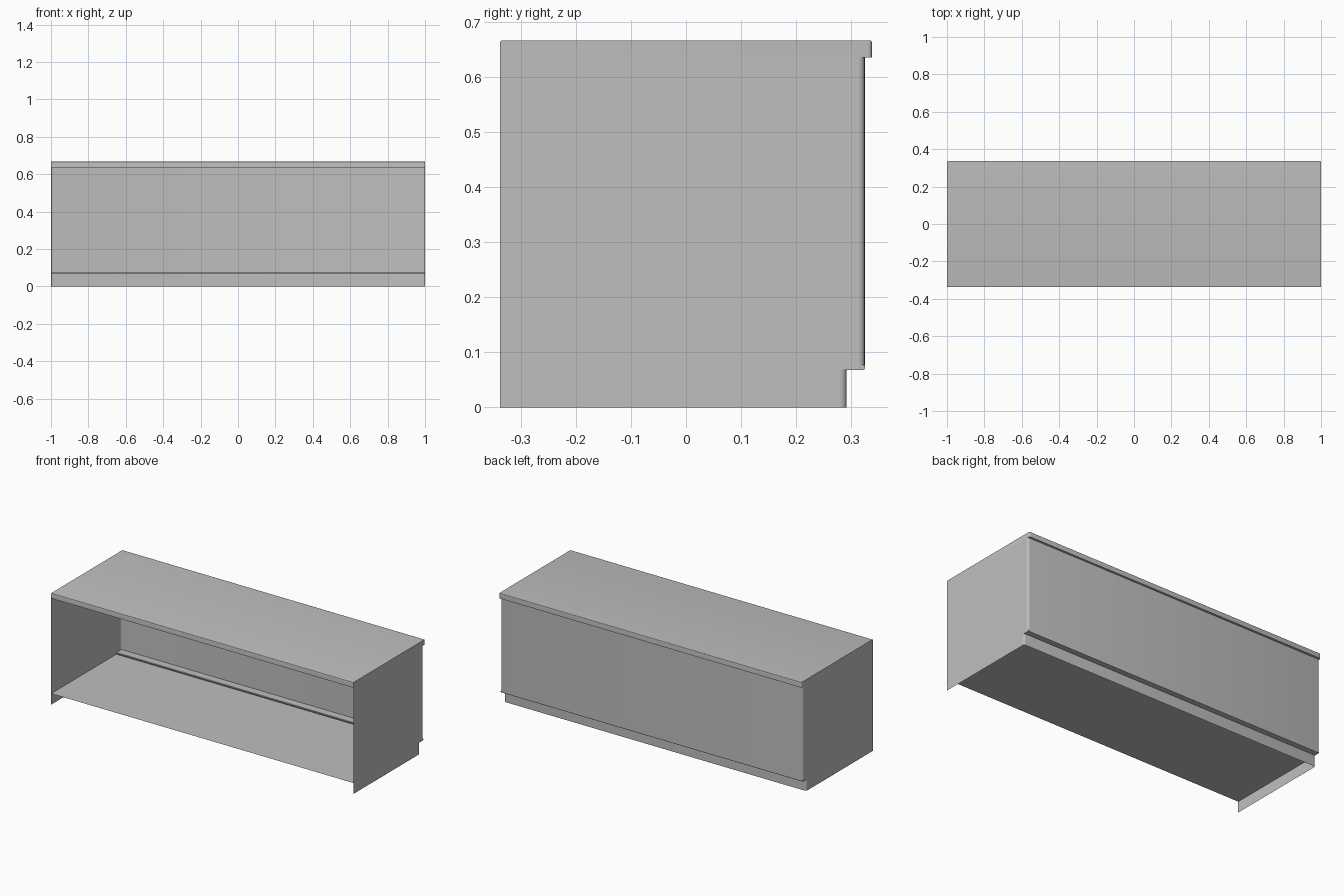
import bpy, bmesh
from mathutils import Vector

cube = bpy.data.objects.get("Cube")
if cube:
    bpy.data.objects.remove(cube, do_unlink=True)

grey = bpy.data.materials.new("light_grey")
grey.use_nodes = True
colour = (0.52, 0.52, 0.52, 1)
grey.diffuse_color = colour
grey.node_tree.nodes["Principled BSDF"].inputs["Base Color"].default_value = colour

FRONT, BACK, KICK = -0.338, 0.325, 0.28
TOP, SLAB, FLOOR = 0.667, 0.636, 0.066
ROUND = 0.012


def finish(name, bm):
    bmesh.ops.recalc_face_normals(bm, faces=bm.faces)
    mesh = bpy.data.meshes.new(name)
    bm.to_mesh(mesh)
    bm.free()
    obj = bpy.data.objects.new(name, mesh)
    mesh.materials.append(grey)
    bpy.context.collection.objects.link(obj)
    bpy.ops.object.select_all(action="DESELECT")
    obj.select_set(True)
    bpy.context.view_layer.objects.active = obj
    bpy.ops.object.shade_smooth_by_angle()
    return obj


def sheet(name, points):
    bm = bmesh.new()
    bm.faces.new([bm.verts.new(p) for p in points])
    return finish(name, bm)


def box(name, y0, y1, z0, z1, x=1.0):
    bm = bmesh.new()
    bmesh.ops.create_cube(bm, size=1)
    for v in bm.verts:
        v.co = Vector((v.co.x * 2 * x, y0 + (v.co.y + 0.5) * (y1 - y0),
                       z0 + (v.co.z + 0.5) * (z1 - z0)))
    return bm


def bevel(bm, rule, width):
    edges = [e for e in bm.edges if rule(*[v.co for v in e.verts])]
    bmesh.ops.bevel(bm, geom=edges, offset=width, segments=4, profile=0.5,
                    affect="EDGES")


def bent_sheet(name, y, z0, z1):
    # Upright sheet whose ends curl forward around the vertical corners
    bm = box(name, y - ROUND, y, z0, z1)
    bevel(bm, lambda a, b: min(a.y, b.y) > y - 0.001 and abs(a.z - b.z) > 0.001,
          ROUND * 0.95)
    flat = [f for f in bm.faces if abs(f.normal.z) > 0.9 or f.normal.y < -0.9]
    bmesh.ops.delete(bm, geom=flat, context="FACES")
    return finish(name, bm)


# Worktop with rounded rear corners and a softened top rim
bm = box("worktop", FRONT, -FRONT, SLAB, TOP)
bevel(bm, lambda a, b: min(a.y, b.y) > 0 and abs(a.z - b.z) > 0.001, ROUND * 0.6)
bevel(bm, lambda a, b: min(a.z, b.z) > TOP - 0.001 and abs(a.y - b.y) < 0.001,
      0.004)
finish("worktop", bm)

# Side panels, notched behind for the recessed base
for name, x in (("left_side", 1), ("right_side", -1)):
    outline = [(FRONT, 0), (KICK, 0), (KICK, 0.07), (BACK - ROUND, 0.07),
               (BACK - ROUND, SLAB), (FRONT, SLAB)]
    sheet(name, [(x, y, z) for y, z in outline])

# Shelf floor, open at the front
sheet("floor", [(-1, FRONT, FLOOR), (1, FRONT, FLOOR),
                (1, KICK, FLOOR), (-1, KICK, FLOOR)])

# Back panel and recessed kick panel
bent_sheet("back_panel", BACK, 0.072, SLAB)
bent_sheet("kick_panel", KICK + ROUND, 0, 0.07)

# Narrow ledge joining the back panel to the kick panel
bm = box("ledge", KICK - 0.002, BACK, 0.068, 0.077, 0.999)
bevel(bm, lambda a, b: max(a.z, b.z) < 0.07 and abs(a.x - b.x) > 1, 0.003)
finish("ledge", bm)
